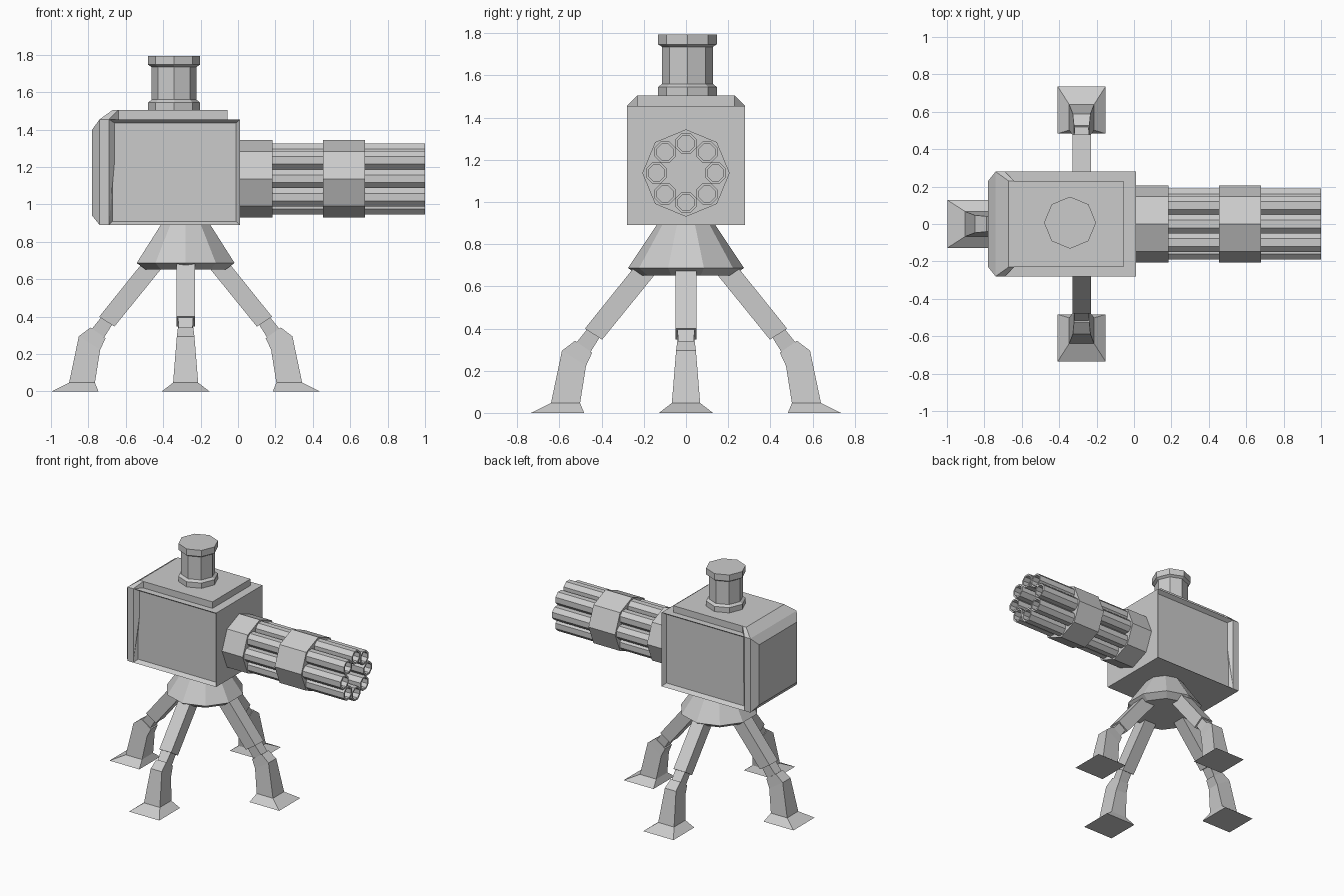
import bpy, bmesh, math
from mathutils import Matrix, Vector

if "Cube" in bpy.data.objects:
    bpy.data.objects.remove(bpy.data.objects["Cube"], do_unlink=True)

GREY = (0.6, 0.6, 0.6, 1)
metal = bpy.data.materials.new("grey_metal")
metal.use_nodes = True
metal.diffuse_color = GREY
metal.node_tree.nodes["Principled BSDF"].inputs["Base Color"].default_value = GREY


def finish(name, bm):
    bmesh.ops.recalc_face_normals(bm, faces=bm.faces)
    mesh = bpy.data.meshes.new(name)
    bm.to_mesh(mesh)
    bm.free()
    mesh.materials.append(metal)
    obj = bpy.data.objects.new(name, mesh)
    bpy.context.collection.objects.link(obj)
    return obj


def loft(name, rings, matrix=Matrix()):
    """Skin matching rings of points and cap both ends."""
    bm = bmesh.new()
    loops = [[bm.verts.new(matrix @ Vector(p)) for p in ring] for ring in rings]
    n = len(loops[0])
    for a, b in zip(loops, loops[1:]):
        for i in range(n):
            j = (i + 1) % n
            bm.faces.new((a[i], a[j], b[j], b[i]))
    bm.faces.new(loops[0])
    bm.faces.new(loops[-1])
    return finish(name, bm)


def turned(name, profile, sides, matrix, start=0.0):
    """Prism-like solid from (radius, height) pairs around local z."""
    angles = [start + math.tau * i / sides for i in range(sides)]
    return loft(name, [[(r * math.cos(a), r * math.sin(a), h) for a in angles]
                       for r, h in profile], matrix)


def hull(name, points):
    bm = bmesh.new()
    for p in points:
        bm.verts.new(p)
    bmesh.ops.convex_hull(bm, input=bm.verts)
    bmesh.ops.dissolve_limit(bm, angle_limit=0.02, verts=bm.verts, edges=bm.edges)
    return finish(name, bm)


def box_points(x0, x1, half_y, z0, z1):
    return [(x, y, z) for x in (x0, x1) for y in (-half_y, half_y) for z in (z0, z1)]


# Housing with a sloping recessed panel on each side
bm = bmesh.new()
bmesh.ops.create_cube(bm, size=1)
bmesh.ops.transform(bm, verts=bm.verts, matrix=Matrix.Translation((-0.34, 0, 1.1725))
                    @ Matrix.Diagonal((0.70, 0.56, 0.565, 1)))
for face in [f for f in bm.faces if abs(f.normal.y) > 0.9]:
    bmesh.ops.inset_individual(bm, faces=[face], thickness=0.028, depth=-0.03)
finish("housing", bm)

# Chamfered rear end and raised lid
rear = []
for s in (-1, 1):
    rear += [(-0.78, s * 0.23, 0.94), (-0.78, s * 0.23, 1.40), (-0.67, s * 0.23, 1.505),
             (-0.74, s * 0.28, 0.89), (-0.74, s * 0.28, 1.455),
             (-0.69, s * 0.28, 0.89), (-0.69, s * 0.28, 1.455),
             (-0.64, s * 0.23, 1.505), (-0.64, s * 0.23, 1.455)]
hull("housing_rear", rear)
hull("housing_lid", box_points(-0.67, -0.055, 0.23, 1.44, 1.505))

# Octagonal cap on the lid
turned("top_cap", [(0.139, 1.50), (0.139, 1.545), (0.12, 1.56), (0.12, 1.735),
                   (0.139, 1.747), (0.139, 1.795)], 8, Matrix.Translation((-0.342, 0.007, 0)))

# Barrel cluster along +x, held by two octagonal collars
axis = Matrix.Translation((0, 0, 1.137)) @ Matrix.Rotation(math.pi / 2, 4, "Y")
turned("rear_collar", [(0.207, 0.0), (0.207, 0.185)], 8, axis)
turned("middle_collar", [(0.207, 0.455), (0.207, 0.68)], 8, axis)
for i in range(8):
    a = math.tau * i / 8
    place = axis @ Matrix.Translation((0.14 * math.cos(a), 0.14 * math.sin(a), 0))
    turned(f"barrel_{i + 1}", [(0.054, 0.1), (0.054, 1.0), (0.041, 1.0), (0.041, 0.9)],
           8, place, math.pi / 8)

# Flared hub under the housing
CENTRE = (-0.28, 0, 0)
turned("leg_hub", [(0.133, 0.90), (0.275, 0.687), (0.225, 0.652)], 10,
       Matrix.Translation(CENTRE), math.pi / 2)

# Four jointed legs: outer radius, outer z, inner radius, inner z, half width
UPPER = [(0.20, 0.747, 0.11, 0.702, 0.05), (0.479, 0.40, 0.398, 0.347, 0.05)]
JOINT = [(0.462, 0.405, 0.405, 0.365, 0.041), (0.518, 0.335, 0.452, 0.29, 0.037)]
LOWER = [(0.526, 0.342, 0.445, 0.285, 0.041), (0.588, 0.295, 0.474, 0.223, 0.047),
         (0.64, 0.047, 0.502, 0.047, 0.067), (0.735, 0, 0.483, 0, 0.128)]


def leg_part(name, sections, matrix):
    loft(name, [[(o, -w, oz), (o, w, oz), (n, w, nz), (n, -w, nz)]
                for o, oz, n, nz, w in sections], matrix)


for i, side in enumerate(("left", "back", "right", "front")):
    reach = -0.017 if i % 2 == 0 else 0.0
    turn = (Matrix.Translation(CENTRE) @ Matrix.Rotation(i * math.pi / 2, 4, "Z")
            @ Matrix.Translation((reach, 0, 0)))
    for part, sections in (("upper", UPPER), ("joint", JOINT), ("lower", LOWER)):
        leg_part(f"{side}_leg_{part}", sections, turn)
